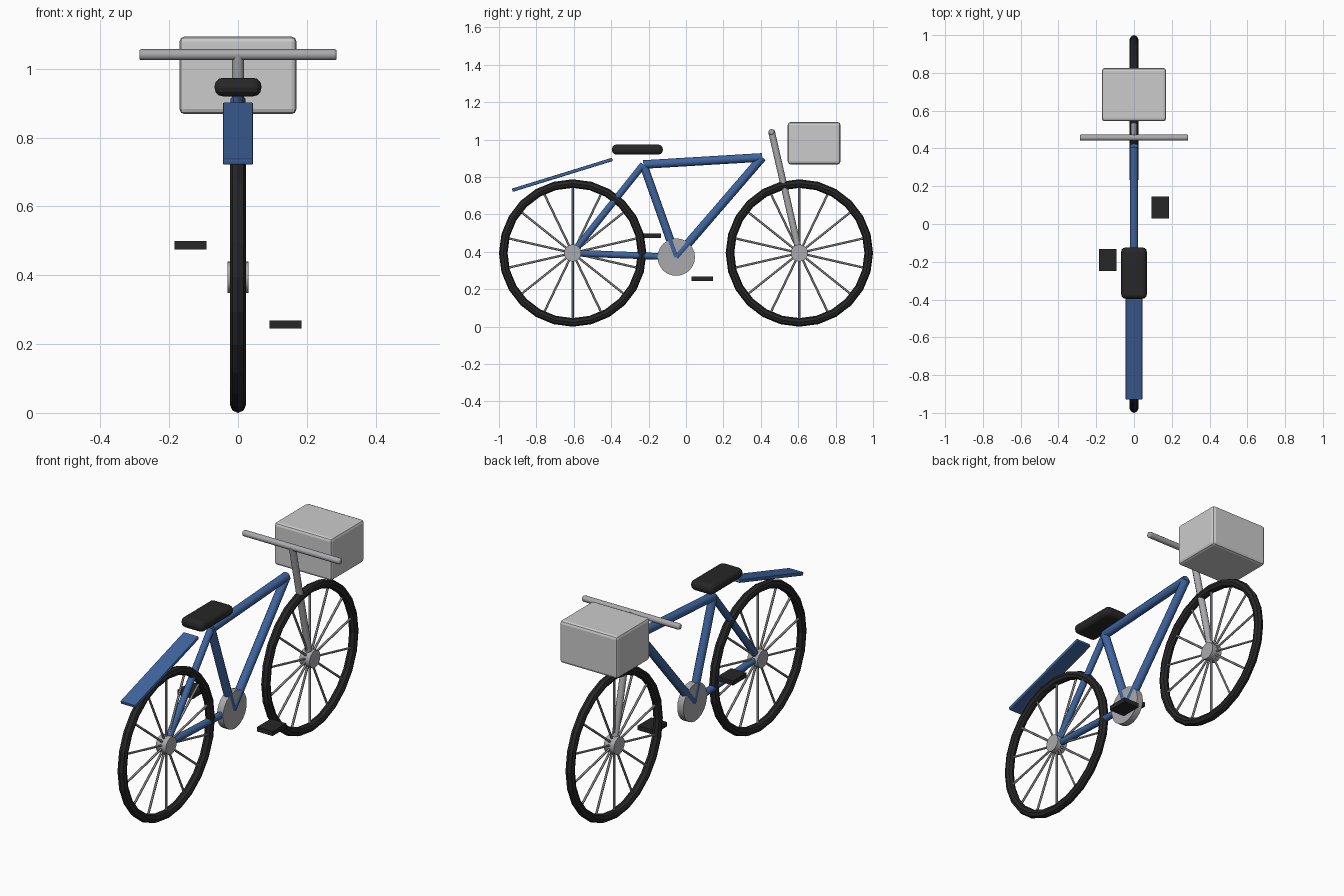
import bpy, math
from mathutils import Vector

cube = bpy.data.objects.get("Cube")
if cube:
    bpy.data.objects.remove(cube, do_unlink=True)


def material(name, rgb):
    m = bpy.data.materials.new(name)
    m.use_nodes = True
    m.diffuse_color = (*rgb, 1)
    m.node_tree.nodes["Principled BSDF"].inputs["Base Color"].default_value = (*rgb, 1)
    return m


BLUE = material("frame blue", (0.05, 0.13, 0.35))
BLACK = material("rubber black", (0.02, 0.02, 0.02))
STEEL = material("steel grey", (0.4, 0.4, 0.42))
LIGHT = material("basket grey", (0.6, 0.6, 0.6))


def finish(name, mat, bevel=0, segments=2):
    ob = bpy.context.object
    ob.name = name
    ob.data.materials.append(mat)
    if bevel:
        b = ob.modifiers.new("rounded edges", 'BEVEL')
        b.width, b.segments = bevel, segments
    return ob


def box(name, centre, size, mat, bevel=0, segments=2, tilt=0):
    bpy.ops.mesh.primitive_cube_add(size=1, location=centre)
    ob = bpy.context.object
    ob.scale = size
    bpy.ops.object.transform_apply(location=False, rotation=False, scale=True)
    ob.rotation_euler.x = tilt
    return finish(name, mat, bevel, segments)


def tube(name, a, b, r, mat, sides=10, bevel=0):
    a, b = Vector(a), Vector(b)
    d = b - a
    bpy.ops.mesh.primitive_cylinder_add(vertices=sides, radius=r, depth=d.length,
                                        location=(a + b) / 2,
                                        rotation=d.to_track_quat('Z', 'Y').to_euler())
    ob = finish(name, mat)
    bpy.ops.object.shade_smooth_by_angle(angle=math.radians(40))
    if bevel:
        m = ob.modifiers.new("rounded ends", 'BEVEL')
        m.width, m.segments = bevel, 2
        m.angle_limit = math.radians(60)
    return ob


# Wheels: tyre, hub and spokes
AXLE_Z, RIM, TYRE, SPOKES = 0.394, 0.371, 0.023, 14


def wheel(label, y):
    bpy.ops.mesh.primitive_torus_add(major_segments=24, minor_segments=8,
                                     major_radius=RIM, minor_radius=TYRE,
                                     location=(0, y, AXLE_Z), rotation=(0, math.pi / 2, 0))
    finish(label + "_tyre", BLACK)
    tube(label + "_hub", (-0.03, y, AXLE_Z), (0.03, y, AXLE_Z), 0.046, STEEL, 16)
    for i in range(SPOKES):
        t = math.tau * i / SPOKES
        end = (0, y + RIM * math.sin(t), AXLE_Z + RIM * math.cos(t))
        tube(f"{label}_spoke_{i + 1}", (0, y, AXLE_Z), end, 0.006, STEEL, 6)


wheel("rear_wheel", -0.606)
wheel("front_wheel", 0.606)

# Frame tubes between the joints
axle = (0, -0.606, AXLE_Z)
crank = (0, -0.052, 0.372)
seat = (0, -0.228, 0.867)
head = (0, 0.408, 0.905)
for name, a, b, r in (("chain_stay", axle, crank, 0.018), ("seat_stay", axle, seat, 0.018),
                      ("seat_tube", seat, crank, 0.022), ("top_tube", seat, head, 0.023),
                      ("down_tube", head, crank, 0.023)):
    tube(name, a, b, r, BLUE)

# Fork and handlebar
tube("fork", (0, 0.606, AXLE_Z), (0, 0.457, 1.045), 0.018, STEEL)
tube("handlebar", (-0.287, 0.457, 1.041), (0.287, 0.457, 1.041), 0.016, STEEL, 12, 0.006)

# Chainring and pedals on opposite sides
tube("chainring", (-0.018, *crank[1:]), (0.018, *crank[1:]), 0.1, STEEL, 24)
for name, s in (("left_pedal", 1), ("right_pedal", -1)):
    box(name, (0.138 * s, crank[1] + 0.139 * s, crank[2] - 0.115 * s),
        (0.092, 0.115, 0.024), BLACK)

# Saddle, front basket and rear mudguard
box("saddle", (0, -0.26, 0.947), (0.136, 0.272, 0.054), BLACK, 0.024, 3)
box("basket", (0, 0.685, 0.981), (0.34, 0.282, 0.226), LIGHT, 0.015)
rise, run = 0.165, 0.535
box("rear_mudguard", (0, -0.661, 0.812), (0.088, math.hypot(rise, run), 0.018), BLUE, 0.004, 2,
    math.atan2(rise, run))
